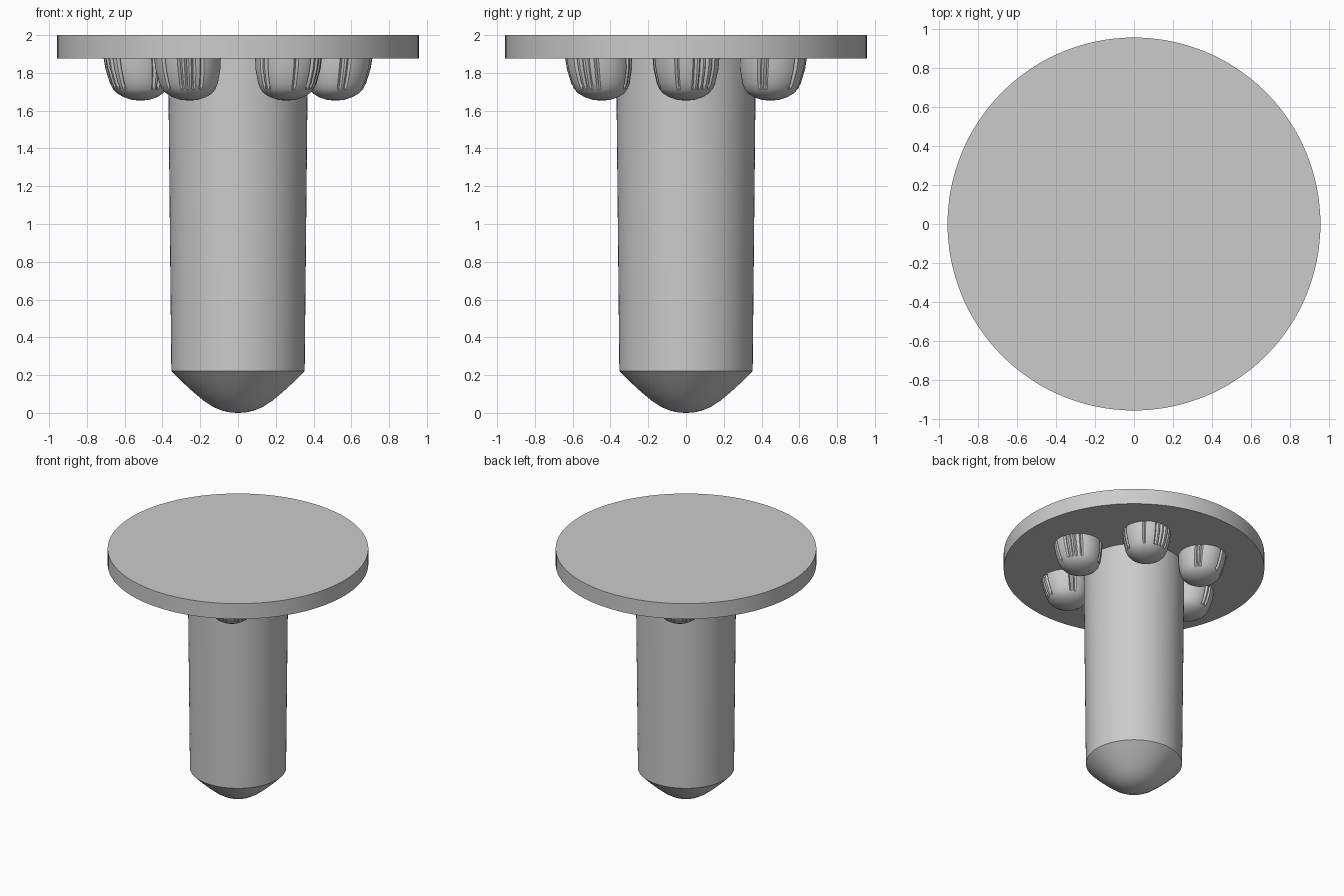
import bpy
from math import sin, cos, pi, radians

cube = bpy.data.objects.get("Cube")
if cube:
    bpy.data.objects.remove(cube, do_unlink=True)

grey = bpy.data.materials.new("plain grey")
grey.use_nodes = True
grey.diffuse_color = (0.6, 0.6, 0.6, 1)
grey.node_tree.nodes["Principled BSDF"].inputs["Base Color"].default_value = (0.6, 0.6, 0.6, 1)


def lathe(name, profile, segments, adjust=None, sharp=30):
    """Spin (radius, z) points into a solid; zero radius makes a single pole."""
    verts, faces, rings = [], [], []
    for r, z in profile:
        start = len(verts)
        if r == 0:
            verts.append((0, 0, z))
            rings.append([start] * segments)
            continue
        for i in range(segments):
            a = 2 * pi * i / segments
            x, y = r * cos(a), r * sin(a)
            if adjust:
                x, y = adjust(x, y, z, i)
            verts.append((x, y, z))
        rings.append(list(range(start, start + segments)))
    for low, high in zip(rings, rings[1:]):
        for i in range(segments):
            j = (i + 1) % segments
            quad = [low[i], low[j], high[j], high[i]]
            faces.append(list(dict.fromkeys(quad)))
    for ring, flip in ((rings[0], True), (rings[-1], False)):
        if len(set(ring)) > 1:
            faces.append(ring[::-1] if flip else ring)
    mesh = bpy.data.meshes.new(name)
    mesh.from_pydata(verts, [], faces)
    mesh.materials.append(grey)
    obj = bpy.data.objects.new(name, mesh)
    bpy.context.collection.objects.link(obj)
    bpy.ops.object.select_all(action="DESELECT")
    obj.select_set(True)
    bpy.context.view_layer.objects.active = obj
    bpy.ops.object.shade_smooth_by_angle(angle=radians(sharp))
    return obj


# Round head plate
lathe("head_plate", [(0.957, 1.875), (0.957, 2)], 128)

# Slightly tapered shank with a rounded conical tip
lathe("shank", [(0, 0), (0.04, 0.002), (0.08, 0.011), (0.13, 0.031), (0.18, 0.063),
                (0.24, 0.113), (0.3, 0.168), (0.353, 0.222), (0.37, 1.88)], 96, sharp=25)

# Ribbed weld nubs: narrow vertical grooves in the upper wall, leaning outward
NUB_BOTTOM, NUB_TOP, NUB_SEGMENTS = 1.653, 1.88, 90
GROOVES = {round((deg % 360) / 4) for deg in (16, 28, 40, 56, 120, 132, -16, -72, -84)}


def rib(x, y, z, i):
    k = 0.92 if i in GROOVES and z > 1.73 else 1
    lean = 0.02 * (z - NUB_BOTTOM) / (NUB_TOP - NUB_BOTTOM)
    return x * k + lean, y * k


nub_profile = [(0, NUB_BOTTOM), (0.045, 1.657), (0.09, 1.672), (0.122, 1.692), (0.142, 1.715),
               (0.15, 1.735), (0.155, 1.745), (0.172, 1.82), (0.177, NUB_TOP)]
for n in range(6):
    angle = n * pi / 3
    nub = lathe(f"weld_nub_{n + 1}", nub_profile, NUB_SEGMENTS, rib, 25)
    nub.location = (0.515 * cos(angle), 0.515 * sin(angle), 0)
    nub.rotation_euler.z = angle
